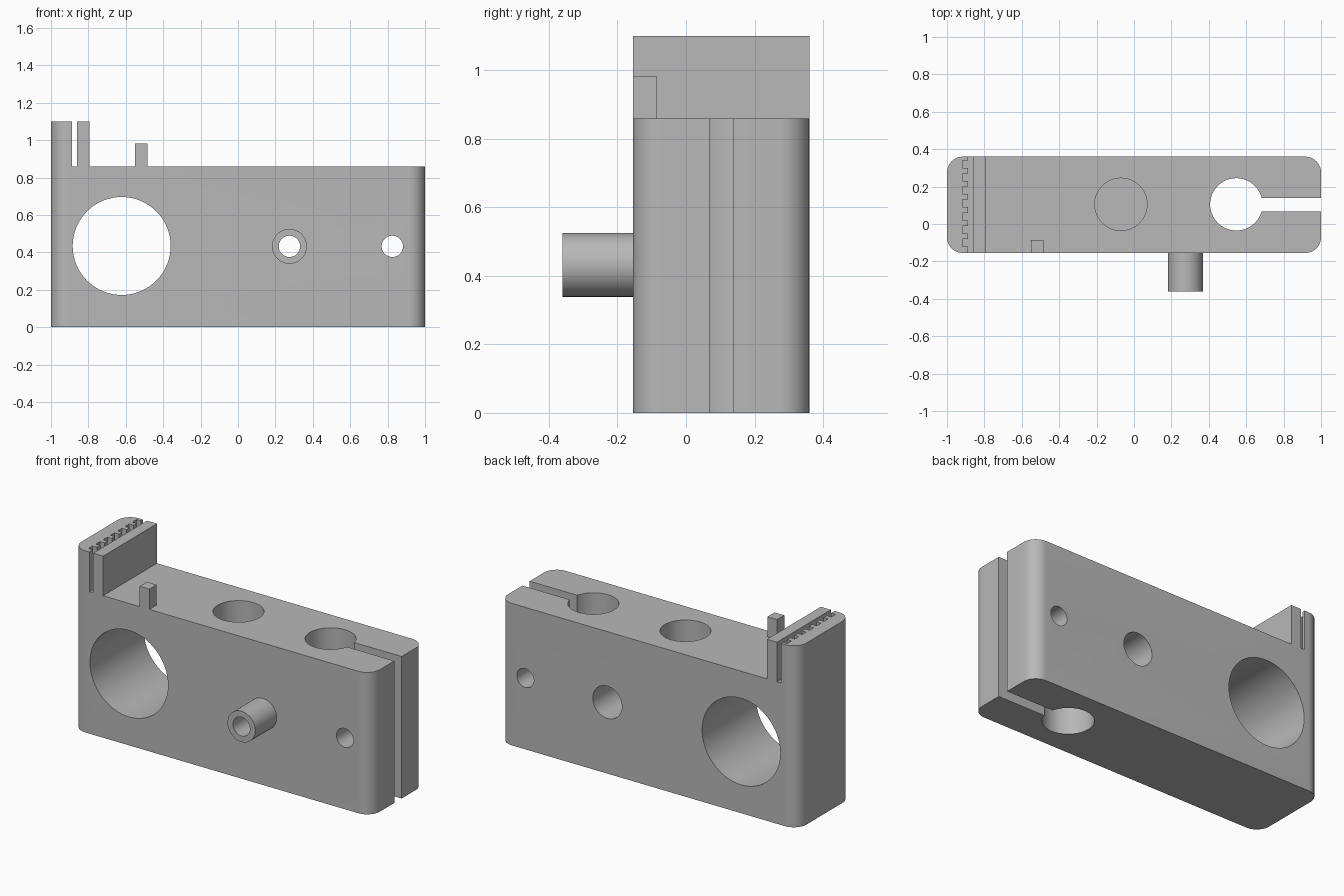
import bpy, bmesh
from math import radians
from mathutils import Matrix, Vector

cube = bpy.data.objects.get("Cube")
if cube:
    bpy.data.objects.remove(cube, do_unlink=True)

grey = bpy.data.materials.new("plain grey")
grey.use_nodes = True
colour = (0.48, 0.48, 0.48, 1)
grey.diffuse_color = colour
grey.node_tree.nodes["Principled BSDF"].inputs["Base Color"].default_value = colour

FRONT, BACK, TOP, TALL = -0.155, 0.36, 0.86, 1.1


def finish(name, bm):
    mesh = bpy.data.meshes.new(name)
    bmesh.ops.recalc_face_normals(bm, faces=bm.faces)
    bm.to_mesh(mesh)
    bm.free()
    mesh.materials.append(grey)
    obj = bpy.data.objects.new(name, mesh)
    bpy.context.collection.objects.link(obj)
    return obj


def box(name, x, y, z, radius=0):
    bm = bmesh.new()
    bmesh.ops.create_cube(bm, size=1)
    for v in bm.verts:
        v.co = Vector(r[0] if c < 0 else r[1] for c, r in zip(v.co, (x, y, z)))
    if radius:
        upright = [e for e in bm.edges
                   if abs(e.verts[0].co.z - e.verts[1].co.z) > 0.1]
        bmesh.ops.bevel(bm, geom=upright, offset=radius, segments=12,
                        profile=0.5, affect='EDGES')
    return finish(name, bm)


def cylinder(name, axis, a, b, radius, start, end):
    """axis Y: a, b are x, z; axis Z: a, b are x, y."""
    bm = bmesh.new()
    mid = (start + end) / 2
    if axis == 'Y':
        place = Matrix.Translation((a, mid, b)) @ Matrix.Rotation(radians(90), 4, 'X')
    else:
        place = Matrix.Translation((a, b, mid))
    bmesh.ops.create_cone(bm, cap_ends=True, segments=64, radius1=radius,
                          radius2=radius, depth=end - start, matrix=place)
    return finish(name, bm)


def combine(target, other, operation='DIFFERENCE'):
    mod = target.modifiers.new("join", 'BOOLEAN')
    mod.operation, mod.solver, mod.object = operation, 'EXACT', other
    graph = bpy.context.evaluated_depsgraph_get()
    mesh = bpy.data.meshes.new_from_object(target.evaluated_get(graph))
    target.modifiers.clear()
    target.data = mesh
    bpy.data.objects.remove(other, do_unlink=True)


# Block with a raised slab at its right end
block = box("clamp_block", (-1, 1), (FRONT, BACK), (0, TALL), 0.085)
combine(block, box("step_cutter", (-0.795, 2), (-1, 1), (TOP, 2)))

# Boss on the front face
boss = cylinder("boss", 'Y', 0.275, 0.432, 0.093, -0.36, FRONT + 0.03)
combine(block, boss, 'UNION')

# Holes running front to back
for x, z, radius, start in ((-0.622, 0.434, 0.262, -1), (0.275, 0.432, 0.057, -1),
                            (0.825, 0.432, 0.057, -1), (0.275, 0.432, 0.098, 0)):
    combine(block, cylinder("bore_cutter", 'Y', x, z, radius, start, 1))

# Blind rod socket, and split rod clamp running right through
combine(block, cylinder("socket_cutter", 'Z', -0.07, 0.105, 0.14, 0.15, 2))
combine(block, cylinder("clamp_cutter", 'Z', 0.547, 0.105, 0.14, -1, 2))
combine(block, box("split_cutter", (0.55, 2), (0.068, 0.138), (-1, 2)))

# Toothed belt slot in the slab
combine(block, box("belt_slot_cutter", (-0.888, -0.862), (-1, 1), (TOP, 2)))
for i in range(7):
    y = 0.3 - 0.07 * i
    combine(block, box("tooth_cutter", (-0.918, -0.87), (y, y + 0.04), (TOP, 2)))

# Small post on the front edge
post = box("post", (-0.55, -0.485), (FRONT, -0.086), (TOP, 0.983))

bpy.ops.object.select_all(action='DESELECT')
block.select_set(True)
bpy.context.view_layer.objects.active = block
bpy.ops.object.shade_smooth_by_angle(angle=radians(30))
